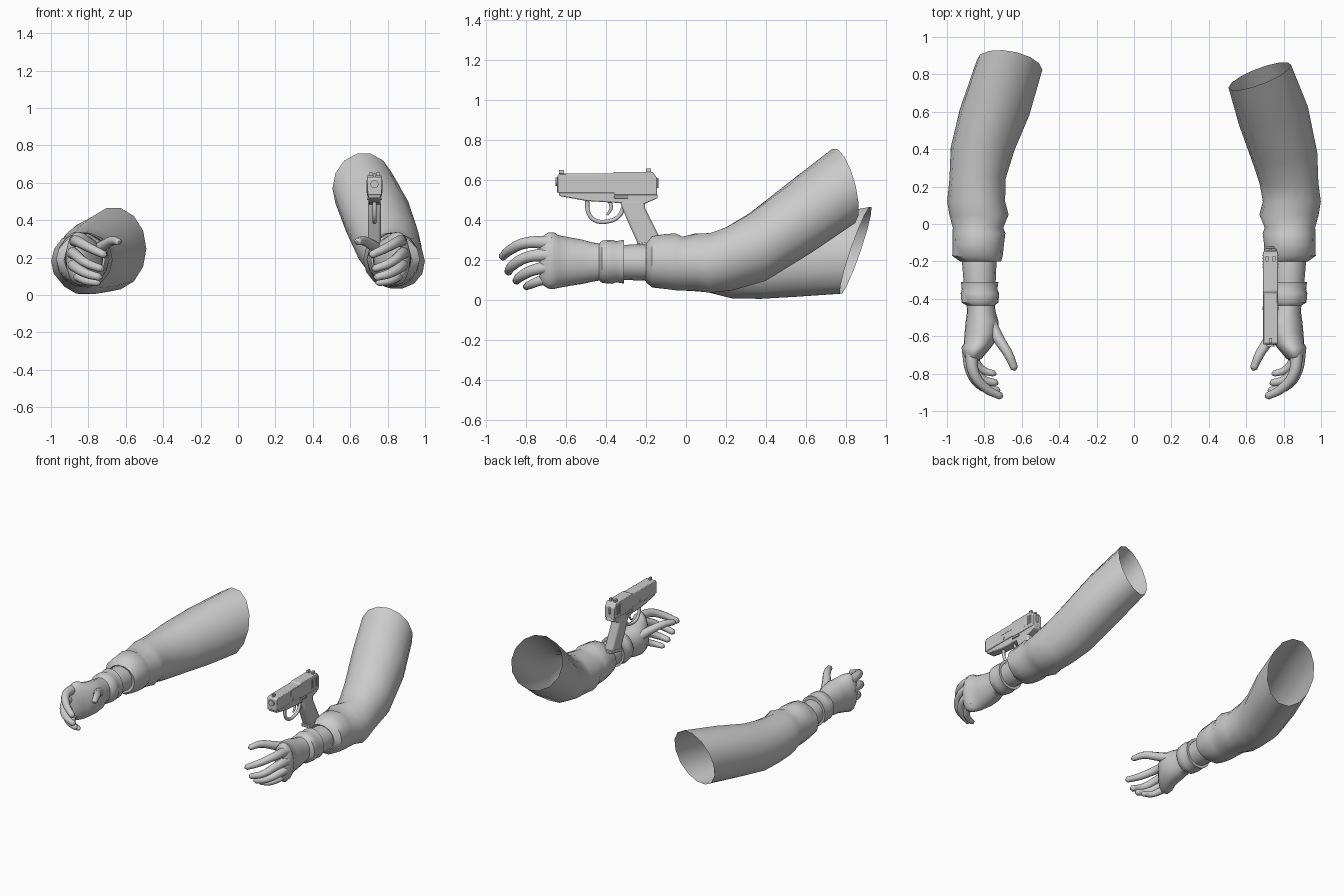
import bpy, bmesh, math
from mathutils import Vector

cube = bpy.data.objects.get("Cube")
if cube:
    bpy.data.objects.remove(cube, do_unlink=True)

grey = bpy.data.materials.new("plain_grey")
grey.use_nodes = True
grey.diffuse_color = (0.6, 0.6, 0.6, 1)
grey.node_tree.nodes["Principled BSDF"].inputs["Base Color"].default_value = (0.6, 0.6, 0.6, 1)


def finish(name, mesh, angle=40):
    obj = bpy.data.objects.new(name, mesh)
    bpy.context.collection.objects.link(obj)
    mesh.materials.clear()
    mesh.materials.append(grey)
    bpy.ops.object.select_all(action="DESELECT")
    obj.select_set(True)
    bpy.context.view_layer.objects.active = obj
    bpy.ops.object.shade_smooth_by_angle(angle=math.radians(angle))
    return obj


def to_mesh(bm, name):
    bmesh.ops.recalc_face_normals(bm, faces=bm.faces)
    mesh = bpy.data.meshes.new(name)
    bm.to_mesh(mesh)
    bm.free()
    return mesh


def loft(name, rows, side, sides=16, wrinkle=0.0, cap=False):
    """Oval rings: y, x range, z range, then optional slant of the ring along x and z."""
    bm = bmesh.new()
    rings = []
    for row in rows:
        y, x0, x1, z0, z1 = row[:5]
        sx, sz = row[5:] if len(row) > 5 else (0, 0)
        ring = []
        for i in range(sides):
            a = math.tau * i / sides
            k = 1 + (wrinkle * math.sin(3 * a + 30 * y) if y < 0.3 else 0)
            dx = math.cos(a) * (x1 - x0) / 2 * k
            dz = math.sin(a) * (z1 - z0) / 2 * k
            ring.append(bm.verts.new((side * ((x0 + x1) / 2 + dx),
                                      y + sx * dx + sz * dz, (z0 + z1) / 2 + dz)))
        rings.append(ring)
    for a, b in zip(rings, rings[1:]):
        for i in range(sides):
            j = (i + 1) % sides
            bm.faces.new((a[i], a[j], b[j], b[i]))
    if cap:
        bm.faces.new(rings[-1])
    return finish(name, to_mesh(bm, name), 50)


def tube(name, points, radii, side=1, closed=False):
    """Smooth tube through points, with a radius at each."""
    curve = bpy.data.curves.new(name, "CURVE")
    curve.dimensions = "3D"
    curve.bevel_depth = 1
    curve.bevel_resolution = 3
    curve.resolution_u = 5
    curve.use_fill_caps = True
    spline = curve.splines.new("BEZIER")
    spline.use_cyclic_u = closed
    spline.bezier_points.add(len(points) - 1)
    for p, (x, y, z), r in zip(spline.bezier_points, points, radii):
        p.co = (side * x, y, z)
        p.radius = r
        p.handle_left_type = p.handle_right_type = "AUTO"
    temp = bpy.data.objects.new(name + "_path", curve)
    bpy.context.collection.objects.link(temp)
    bpy.context.view_layer.update()
    graph = bpy.context.evaluated_depsgraph_get()
    mesh = bpy.data.meshes.new_from_object(temp.evaluated_get(graph))
    bpy.data.objects.remove(temp, do_unlink=True)
    return finish(name, mesh, 60)


def prism(name, outline, x, width, bevel=0.0):
    """Side outline in y and z, extruded across x."""
    bm = bmesh.new()
    face = bm.faces.new([bm.verts.new((x - width / 2, y, z)) for y, z in outline])
    ext = bmesh.ops.extrude_face_region(bm, geom=[face])
    bmesh.ops.translate(bm, vec=(width, 0, 0),
                        verts=[v for v in ext["geom"] if isinstance(v, bmesh.types.BMVert)])
    obj = finish(name, to_mesh(bm, name), 30)
    if bevel:
        mod = obj.modifiers.new("soft_edges", "BEVEL")
        mod.width = bevel
        mod.segments = 2
        mod.limit_method = "ANGLE"
    return obj


def box(name, y0, y1, z0, z1, x, width, bevel=0.0):
    return prism(name, [(y0, z0), (y1, z0), (y1, z1), (y0, z1)], x, width, bevel)


# Sleeves: separate upper arms, shared forearm folds and cuff
upper = {
    "left": [(.79, .505, .84, .38, .76, .36, -.24), (.58, .56, .93, .235, .60, .25, -.25),
             (.36, .63, .98, .09, .44, .12, -.2), (.22, .67, .985, .045, .37, 0, -.1)],
    "right": [(.85, .49, .84, .025, .47, .15, .34), (.60, .56, .93, .01, .42, .1, .25),
              (.40, .64, .98, 0, .37, .05, .15), (.24, .685, .985, .005, .345, 0, .05)],
}
forearm = [(.12, .69, 1.0, .03, .335), (.05, .668, .985, .04, .335), (-.02, .70, .97, .045, .32),
           (-.05, .69, .972, .045, .335), (-.11, .695, .97, .05, .33), (-.17, .70, .97, .06, .322),
           (-.2, .71, .93, .085, .285), (-.19, .735, .915, .10, .27)]
wrist = [(-.1, .74, .91, .1, .27), (-.2, .735, .92, .095, .277), (-.32, .74, .91, .1, .275)]
glove = [(-.31, .745, .9, .105, .27), (-.31, .725, .925, .08, .3), (-.35, .73, .92, .087, .293),
         (-.37, .72, .926, .08, .3), (-.42, .725, .922, .085, .298), (-.435, .745, .895, .097, .283),
         (-.47, .74, .893, .09, .287), (-.52, .725, .9, .078, .3), (-.58, .725, .905, .07, .312),
         (-.64, .75, .91, .06, .325), (-.66, .765, .922, .055, .337), (-.69, .79, .92, .055, .337),
         (-.72, .815, .905, .075, .315), (-.735, .84, .885, .11, .28)]
digits = {
    "index_finger": [(.87, -.67, .285), (.855, -.80, .285), (.79, -.88, .25), (.715, -.92, .215)],
    "middle_finger": [(.885, -.67, .225), (.87, -.79, .215), (.81, -.87, .17), (.73, -.89, .14)],
    "ring_finger": [(.88, -.66, .165), (.87, -.76, .15), (.81, -.83, .115), (.74, -.85, .095)],
    "little_finger": [(.865, -.65, .11), (.85, -.73, .095), (.81, -.78, .075), (.75, -.80, .065)],
    "thumb": [(.78, -.51, .22), (.72, -.62, .265), (.67, -.70, .29), (.64, -.77, .285)],
}

for label, side in (("left", 1), ("right", -1)):
    loft(label + "_sleeve", upper[label] + forearm, side, 14, 0.015)
    loft(label + "_wrist", wrist, side)
    loft(label + "_glove", glove, side, 20, 0.008, True)
    for name, path in digits.items():
        # Short extra step closes the fingertip to a round end
        tip = Vector(path[-1])
        end = tip + (tip - Vector(path[-2])).normalized() * 0.014
        scale = 0.86 if name == "little_finger" else 1
        radii = [r * scale for r in (.036, .029, .025, .02, .006)]
        tube(f"{label}_{name}", path + [tuple(end)], radii, side)

# Pistol
cx = .73
prism("pistol_slide", [(-.645, .535), (-.36, .535), (-.36, .525), (-.145, .525), (-.145, .61),
                       (-.165, .64), (-.36, .64), (-.37, .632), (-.635, .632), (-.645, .62)],
      cx, .078, .012)
prism("pistol_frame", [(-.635, .52), (-.5, .495), (-.34, .485), (-.22, .475), (-.14, .51),
                       (-.15, .545), (-.635, .545)], cx, .066, .006)
prism("pistol_grip", [(-.335, .5), (-.205, .5), (-.205, .46), (-.13, .31), (-.13, .285),
                      (-.235, .265), (-.25, .3), (-.295, .4)], cx, .068, .012)
prism("grip_base", [(-.25, .28), (-.12, .3), (-.12, .28), (-.245, .255)], cx, .072, .004)
tube("trigger_guard", [(cx, y, z) for y, z in
                       ((-.495, .505), (-.49, .44), (-.46, .4), (-.38, .395), (-.335, .42), (-.31, .47))],
     [.011] * 6)
tube("trigger", [(cx, y, z) for y, z in ((-.385, .5), (-.375, .46), (-.395, .425))], [.01, .009, .006])
tube("barrel", [(cx, -.62, .592), (cx, -.655, .592)], [.022, .022])
box("front_sight", -.635, -.61, .625, .65, cx, .014)
for s in (-1, 1):
    box("rear_sight_post", -.2, -.175, .632, .658, cx + s * .018, .016)
    # Slide grip ridges and controls
    for i in range(5):
        box("slide_ridge", -.235 + i * .016, -.228 + i * .016, .55, .615, cx + s * .0395, .005)
    box("slide_catch", -.36, -.29, .508, .522, cx + s * .035, .012, .003)
    tube("frame_pin", [(cx, -.45, .555), (cx + s * .043, -.45, .555)], [.01, .01])
box("ejection_port", -.48, -.355, .585, .628, cx + .037, .008)
box("hammer", -.16, -.137, .56, .61, cx, .018, .004)
